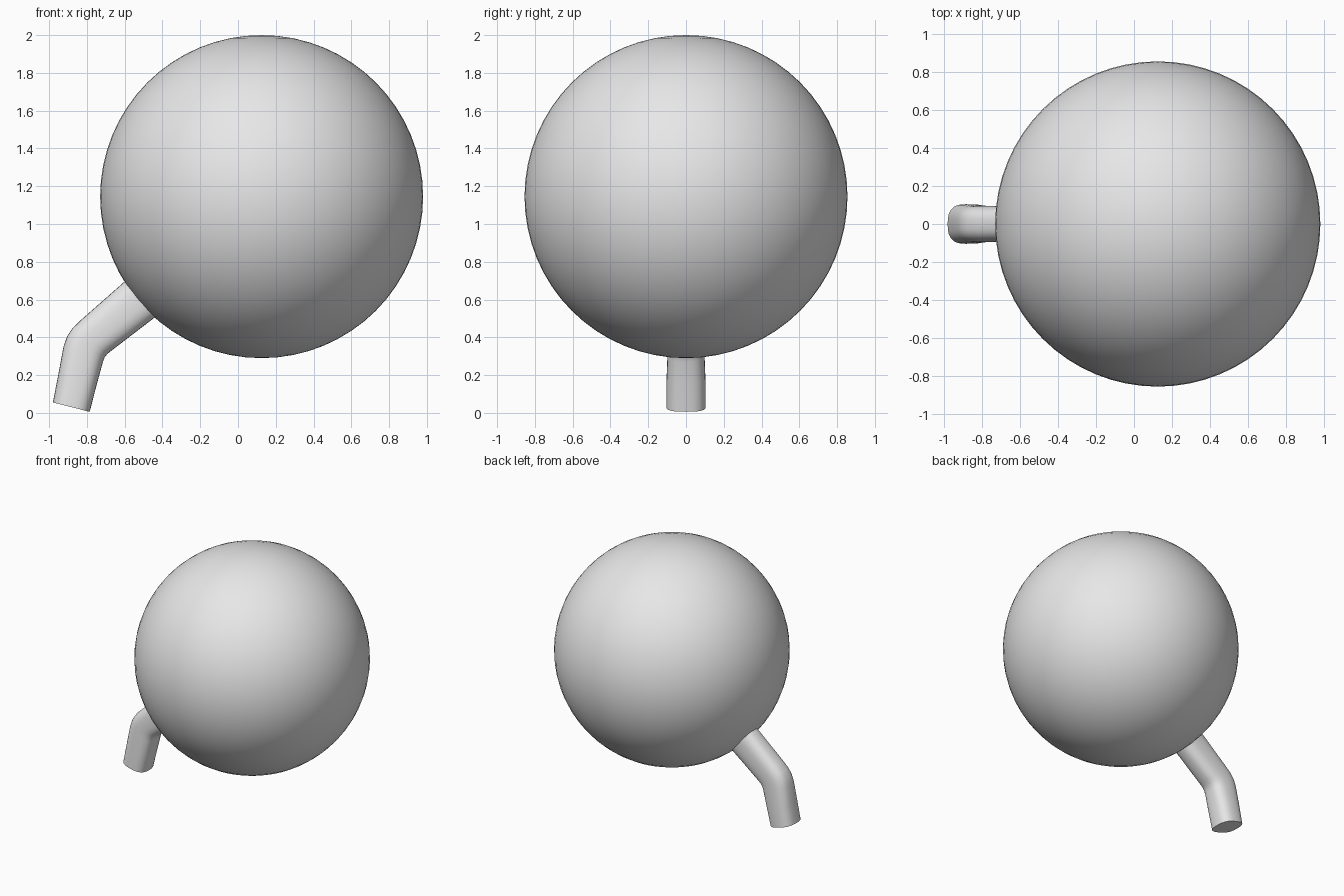
import bpy, bmesh, math
from mathutils import Vector

cube = bpy.data.objects.get("Cube")
if cube:
    bpy.data.objects.remove(cube, do_unlink=True)

# Single plain colour
grey = bpy.data.materials.new("plain grey")
grey.use_nodes = True
colour = (0.8, 0.8, 0.8, 1)
grey.diffuse_color = colour
grey.node_tree.nodes["Principled BSDF"].inputs["Base Color"].default_value = colour


def finish(obj, name):
    obj.name = name
    obj.data.materials.append(grey)
    bpy.ops.object.select_all(action='DESELECT')
    obj.select_set(True)
    bpy.context.view_layer.objects.active = obj
    bpy.ops.object.shade_smooth_by_angle(angle=math.radians(40))


# Round body
bpy.ops.mesh.primitive_uv_sphere_add(segments=64, ring_count=32, radius=0.855,
                                     location=(0.125, 0, 1.145))
finish(bpy.context.object, "round_body")

# Bent stem: outer (x, z), inner (x, z) and half depth of each section
sections = [
    ((-0.98, 0.055), (-0.785, 0.006), 0.104),
    ((-0.95, 0.21), (-0.748, 0.15), 0.103),
    ((-0.924, 0.35), (-0.715, 0.27), 0.098),
    ((-0.905, 0.405), (-0.706, 0.294), 0.097),
    ((-0.875, 0.45), (-0.692, 0.312), 0.096),
    ((-0.828, 0.495), (-0.672, 0.328), 0.095),
    ((-0.595, 0.70), (-0.437, 0.508), 0.091),
    ((-0.45, 0.83), (-0.28, 0.635), 0.09),
]
SIDES = 32


def rounded(v):
    # Softly squared cross-section
    return math.copysign(abs(v) ** (2 / 2.7), v)


bm = bmesh.new()
rings = []
for outer, inner, depth in sections:
    a, b = Vector((outer[0], 0, outer[1])), Vector((inner[0], 0, inner[1]))
    centre, half = (a + b) / 2, (b - a) / 2
    ring = []
    for i in range(SIDES):
        t = math.tau * i / SIDES
        side = Vector((0, depth * rounded(math.sin(t)), 0))
        ring.append(bm.verts.new(centre + half * rounded(math.cos(t)) + side))
    rings.append(ring)
for low, high in zip(rings, rings[1:]):
    for i in range(SIDES):
        j = (i + 1) % SIDES
        bm.faces.new((low[i], low[j], high[j], high[i]))
bm.faces.new(rings[0])
bm.faces.new(rings[-1])
bmesh.ops.recalc_face_normals(bm, faces=bm.faces)
mesh = bpy.data.meshes.new("bent_stem")
bm.to_mesh(mesh)
bm.free()
stem = bpy.data.objects.new("bent_stem", mesh)
bpy.context.collection.objects.link(stem)
finish(stem, "bent_stem")
